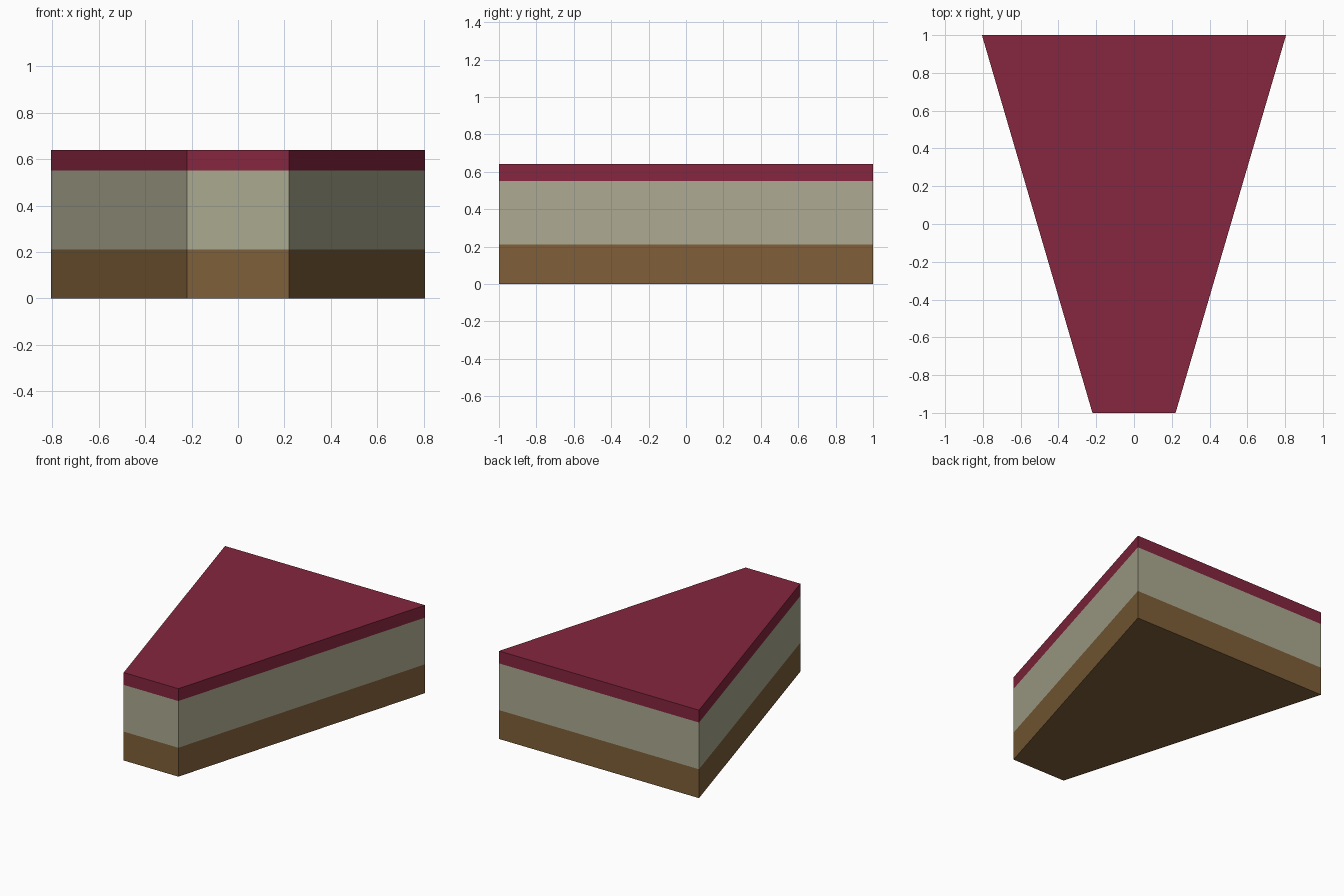
import bpy
import bmesh

if "Cube" in bpy.data.objects:
    bpy.data.objects.remove(bpy.data.objects["Cube"])


def material(name, rgb):
    m = bpy.data.materials.new(name)
    m.diffuse_color = (*rgb, 1.0)
    m.use_nodes = True
    m.node_tree.nodes["Principled BSDF"].inputs["Base Color"].default_value = m.diffuse_color
    return m


# Tapered wedge outline, counter-clockwise from above
OUTLINE = [(-0.22, -1.0), (0.22, -1.0), (0.805, 1.0), (-0.805, 1.0)]
# Heights bounding the base, filling and topping layers
LEVELS = [0.0, 0.21, 0.55, 0.64]

bm = bmesh.new()
rings = [[bm.verts.new((x, y, z)) for x, y in OUTLINE] for z in LEVELS]

# Underside and top
bm.faces.new(rings[0][::-1]).material_index = 0
bm.faces.new(rings[-1]).material_index = 2

# Side walls, one colour band per layer
n = len(OUTLINE)
for layer, (low, high) in enumerate(zip(rings, rings[1:])):
    for i in range(n):
        j = (i + 1) % n
        face = bm.faces.new((low[i], low[j], high[j], high[i]))
        face.material_index = layer

mesh = bpy.data.meshes.new("layered_slice")
bm.to_mesh(mesh)
bm.free()
for m in (material("brown base", (0.21, 0.115, 0.040)),
          material("cream filling", (0.41, 0.40, 0.28)),
          material("berry topping", (0.24, 0.019, 0.050))):
    mesh.materials.append(m)
bpy.context.collection.objects.link(bpy.data.objects.new("layered_slice", mesh))
